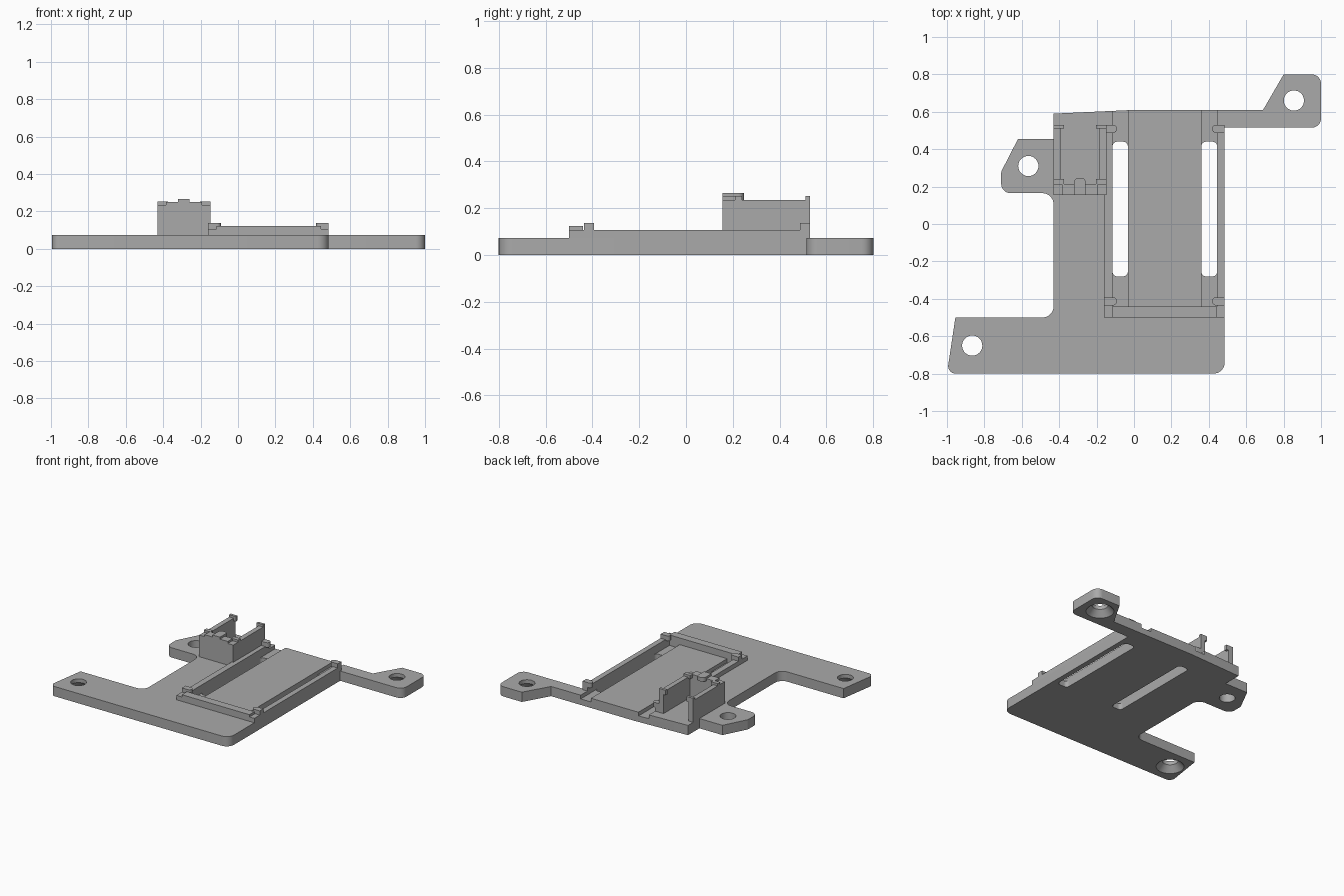
import bpy, bmesh, math
from mathutils import Vector

old = bpy.data.objects.get("Cube")
if old:
    bpy.data.objects.remove(old, do_unlink=True)

grey = bpy.data.materials.new("grey plastic")
grey.use_nodes = True
GREY = (0.4, 0.4, 0.4, 1)
grey.diffuse_color = GREY
grey.node_tree.nodes["Principled BSDF"].inputs["Base Color"].default_value = GREY


def rounded(corners, steps=8):
    """Outline from (x, y, radius) corners; works for convex and concave ones."""
    out = []
    for i, (x, y, r) in enumerate(corners):
        p = Vector((x, y))
        if r == 0:
            out.append(p)
            continue
        a = (Vector(corners[i - 1][:2]) - p).normalized()
        b = (Vector(corners[(i + 1) % len(corners)][:2]) - p).normalized()
        half = a.angle(b) / 2
        center = p + (a + b).normalized() * r / math.sin(half)
        start = p + a * r / math.tan(half) - center
        end = p + b * r / math.tan(half) - center
        for k in range(steps + 1):
            d = start.lerp(end, k / steps) if k in (0, steps) else start.slerp(end, k / steps)
            out.append(center + d.normalized() * r)
    return out


def prism(name, corners, z0, z1):
    bm = bmesh.new()
    face = bm.faces.new([bm.verts.new((p.x, p.y, z0)) for p in rounded(corners)])
    top = bmesh.ops.extrude_face_region(bm, geom=[face])["geom"]
    bmesh.ops.translate(bm, vec=(0, 0, z1 - z0),
                        verts=[v for v in top if isinstance(v, bmesh.types.BMVert)])
    bmesh.ops.recalc_face_normals(bm, faces=bm.faces)
    return add(name, bm)


def add(name, bm):
    mesh = bpy.data.meshes.new(name)
    bm.to_mesh(mesh)
    bm.free()
    mesh.materials.append(grey)
    ob = bpy.data.objects.new(name, mesh)
    bpy.context.collection.objects.link(ob)
    return ob


def box(name, x0, x1, y0, y1, z0, z1, left_r=0, right_r=0):
    return prism(name, [(x0, y0, left_r), (x1, y0, right_r),
                        (x1, y1, right_r), (x0, y1, left_r)], z0, z1)


def cone(name, x, y, r0, r1, z0, z1):
    bm = bmesh.new()
    bmesh.ops.create_cone(bm, cap_ends=True, segments=40, radius1=r0, radius2=r1, depth=z1 - z0)
    bmesh.ops.translate(bm, vec=(x, y, (z0 + z1) / 2), verts=bm.verts)
    return add(name, bm)


def cut(target, cutter):
    mod = target.modifiers.new("cut", "BOOLEAN")
    mod.operation, mod.solver, mod.object = "DIFFERENCE", "EXACT", cutter
    bpy.context.view_layer.objects.active = target
    bpy.ops.object.modifier_apply(modifier=mod.name)
    bpy.data.objects.remove(cutter, do_unlink=True)


# Base plate with three mounting tabs
T = 0.073
plate = prism("base_plate", [
    (-1, -0.8, 0.04), (0.485, -0.8, 0.06), (0.485, 0.515, 0), (1, 0.515, 0.05),
    (1, 0.8, 0.05), (0.8, 0.8, 0), (0.69, 0.61, 0), (0, 0.61, 0), (-0.43, 0.59, 0),
    (-0.43, 0.455, 0), (-0.62, 0.455, 0), (-0.71, 0.28, 0.03), (-0.71, 0.165, 0.05),
    (-0.43, 0.165, 0.06), (-0.43, -0.5, 0.06), (-0.955, -0.5, 0)], 0, T)

# Screw holes, two of them countersunk from below
for x, y, sunk in [(-0.865, -0.65, True), (0.855, 0.66, True), (-0.565, 0.31, False)]:
    cut(plate, cone("hole_cutter", x, y, 0.054, 0.054, -0.1, 0.2))
    if sunk:
        cut(plate, cone("sink_cutter", x, y, 0.104, 0.054, -0.01, 0.045))

# Pin channels and slots on both sides of the tray
for x0, x1 in [(-0.115, -0.033), (0.36, 0.445)]:
    cut(plate, box("channel_cutter", x0, x1, -0.44, 0.7, 0.045, 0.2))
    cut(plate, box("slot_cutter", x0, x1, -0.28, 0.44, -0.1, 0.2, 0.025, 0.025))

# Tray walls and corner clips
LOW = T - 0.01
box("tray_front_wall", -0.115, 0.445, -0.5, -0.44, LOW, 0.123)
for side, x0, x1 in [("right", -0.16, -0.115), ("left", 0.445, 0.485)]:
    box(f"tray_{side}_wall", x0, x1, -0.5, 0.53, LOW, 0.106)
    for end, y in [("front", -0.435), ("back", 0.487)]:
        if side == "right":
            box(f"tray_{side}_{end}_clip", x0, -0.092, y, y + 0.043, 0.1, 0.137, 0, 0.02)
        else:
            box(f"tray_{side}_{end}_clip", 0.418, x1, y, y + 0.043, 0.1, 0.137, 0.02, 0)

# Tall holder: front block, thin side walls and clips
box("holder_front_block", -0.43, -0.148, 0.155, 0.215, LOW, 0.235)
box("holder_front_ridge", -0.385, -0.193, 0.155, 0.215, 0.23, 0.25)
prism("holder_tongue", [(-0.32, 0.155, 0), (-0.258, 0.155, 0),
                        (-0.258, 0.247, 0.025), (-0.32, 0.247, 0.025)], 0.235, 0.265)
for side, x0, x1, n0, n1 in [("right", -0.43, -0.393, -0.43, -0.375),
                             ("left", -0.185, -0.148, -0.203, -0.148)]:
    box(f"holder_{side}_wall", x0, x1, 0.21, 0.53, LOW, 0.235)
    box(f"holder_{side}_back_clip", n0, n1, 0.51, 0.53, 0.215, 0.252)
    box(f"holder_{side}_front_clip", n0, n1, 0.21, 0.24, 0.225, 0.252)

# Smooth rounded corners and holes, keep hard edges crisp
bpy.ops.object.select_all(action="DESELECT")
for ob in bpy.context.collection.objects:
    if ob.type == "MESH" and ob.data.materials and ob.data.materials[0] == grey:
        ob.select_set(True)
        bpy.context.view_layer.objects.active = ob
bpy.ops.object.shade_smooth_by_angle(angle=math.radians(30))
